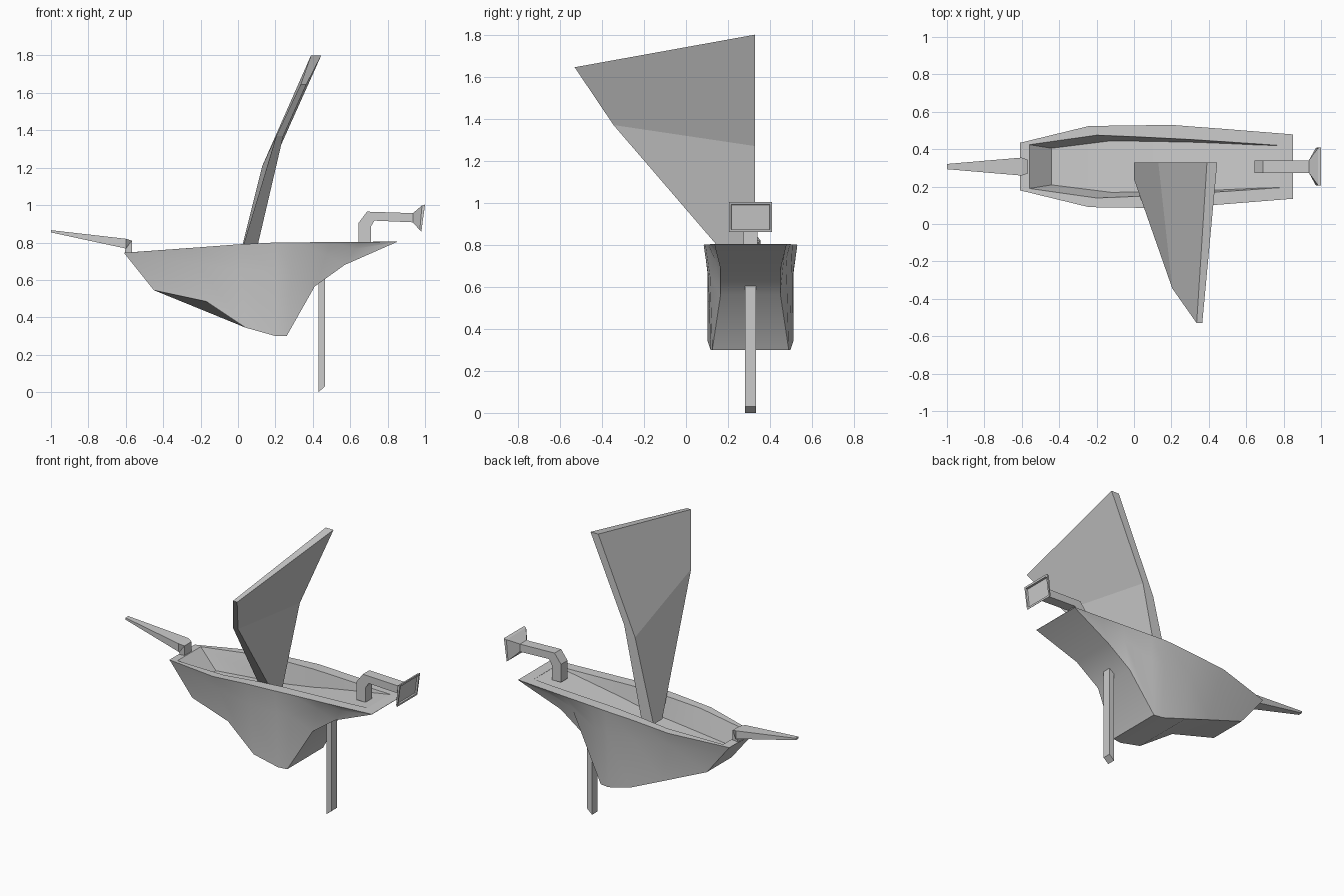
import bpy, bmesh

if "Cube" in bpy.data.objects:
    bpy.data.objects.remove(bpy.data.objects["Cube"])

YC = 0.307  # boat centreline


def make_object(name, bm, smooth=False):
    bmesh.ops.remove_doubles(bm, verts=bm.verts, dist=0.0005)
    bmesh.ops.recalc_face_normals(bm, faces=bm.faces)
    mesh = bpy.data.meshes.new(name)
    bm.to_mesh(mesh)
    bm.free()
    obj = bpy.data.objects.new(name, mesh)
    bpy.context.collection.objects.link(obj)
    if smooth:
        bpy.ops.object.select_all(action='DESELECT')
        obj.select_set(True)
        bpy.context.view_layer.objects.active = obj
        bpy.ops.object.shade_smooth_by_angle(angle=0.6)
    return obj


def bridge(bm, rings):
    loops = [[bm.verts.new(p) for p in r] for r in rings]
    n = len(loops[0])
    for a, b in zip(loops, loops[1:]):
        for i in range(n):
            j = (i + 1) % n
            bm.faces.new((a[i], a[j], b[j], b[i]))
    return loops


def loft(name, rings):
    bm = bmesh.new()
    loops = bridge(bm, rings)
    bm.faces.new(loops[0])
    bm.faces.new(loops[-1])
    return make_object(name, bm)


def section(lo, hi, hw):
    """Rectangular section from two x,z points and a half width."""
    return [(lo[0], YC - hw, lo[1]), (lo[0], YC + hw, lo[1]),
            (hi[0], YC + hw, hi[1]), (hi[0], YC - hw, hi[1])]


# Hull: stations of (x, z, half width) along the rail, bottom edge, inner rim, floor
stations = [
    ((-.61, .745, .127), (-.45, .545, .125), (-.56, .749, .117), (-.44, .635, .098)),
    ((-.24, .772, .217), (-.17, .485, .165), (-.20, .774, .168), (-.12, .645, .138)),
    ((.00, .790, .220), (.04, .345, .205), (.00, .790, .160), (.05, .665, .135)),
    ((.20, .800, .223), (.20, .300, .190), (.20, .800, .150), (.23, .695, .132)),
    ((.30, .801, .215), (.26, .300, .182), (.30, .801, .145), (.32, .715, .130)),
    ((.50, .802, .200), (.41, .565, .142), (.50, .802, .132), (.50, .750, .123)),
    ((.65, .803, .188), (.57, .680, .142), (.65, .803, .122), (.65, .780, .116)),
    ((.85, .805, .172), (.85, .803, .172), (.78, .805, .113), (.78, .804, .112)),
]
rings = []
for k, (top, bot, rim, floor) in enumerate(stations):
    pinch = 0 if k in (0, 7) else .012
    mid = [t * .7 + b * .3 for t, b in zip(top, bot)]
    mid[2] -= pinch
    front = [(x, YC - w, z) for x, z, w in (floor, rim, top, mid, bot)]
    back = [(x, YC + w, z) for x, z, w in (bot, mid, top, rim, floor)]
    if k == 1:  # the far chine runs straight here
        back[0] = (back[0][0], YC + .172, .431)
    rings.append(front + back)
bm = bmesh.new()
loops = bridge(bm, rings)
for loop in (loops[0], loops[-1]):
    for i in range(4):  # close bow and stern across the centreline
        bm.faces.new((loop[i], loop[i + 1], loop[8 - i], loop[9 - i]))
bmesh.ops.dissolve_degenerate(bm, dist=0.0005, edges=bm.edges)
make_object("hull", bm, smooth=True)

# Rudder post with slanted foot
loft("rudder_post", [section((.43, 0), (.465, .03), .026),
                     section((.43, .65), (.465, .65), .026)])

# Bowsprit with a bent foot on the bow rim
loft("bowsprit", [section((-1, .854), (-1, .866), .014),
                  section((-.60, .768), (-.60, .82), .048),
                  section((-.605, .76), (-.568, .81), .036),
                  section((-.605, .738), (-.568, .738), .034)])

# Bent stern pipe ending in a recessed rectangular horn
loft("stern_horn", [section((.71, .79), (.645, .79), .033),
                    section((.71, .885), (.645, .905), .033),
                    section((.73, .917), (.69, .965), .033),
                    section((.935, .908), (.935, .957), .033),
                    section((.972, .866), (.984, .998), .10),
                    section((.98, .86), (1.0, 1.003), .102),
                    section((.982, .872), (.998, .991), .092),
                    section((.972, .874), (.986, .989), .09)])


# Leaning sail slab: each level is (x0, x1) at the leech and at the luff
def sail_level(leech, luff):
    (ax0, az0, ax1, az1, ay), (bx0, bz0, bx1, bz1, by) = leech, luff
    return [(ax0, ay, az0), (ax1, ay, az1), (bx1, by, bz1), (bx0, by, bz0)]


loft("sail", [
    sail_level((0, .69, .083, .69, .24), (0, .69, .083, .69, .328)),
    sail_level((.205, 1.37, .242, 1.37, -.345), (.13, 1.21, .207, 1.27, .328)),
    sail_level((.335, 1.645, .365, 1.645, -.53), (.39, 1.8, .445, 1.8, .328)),
])
